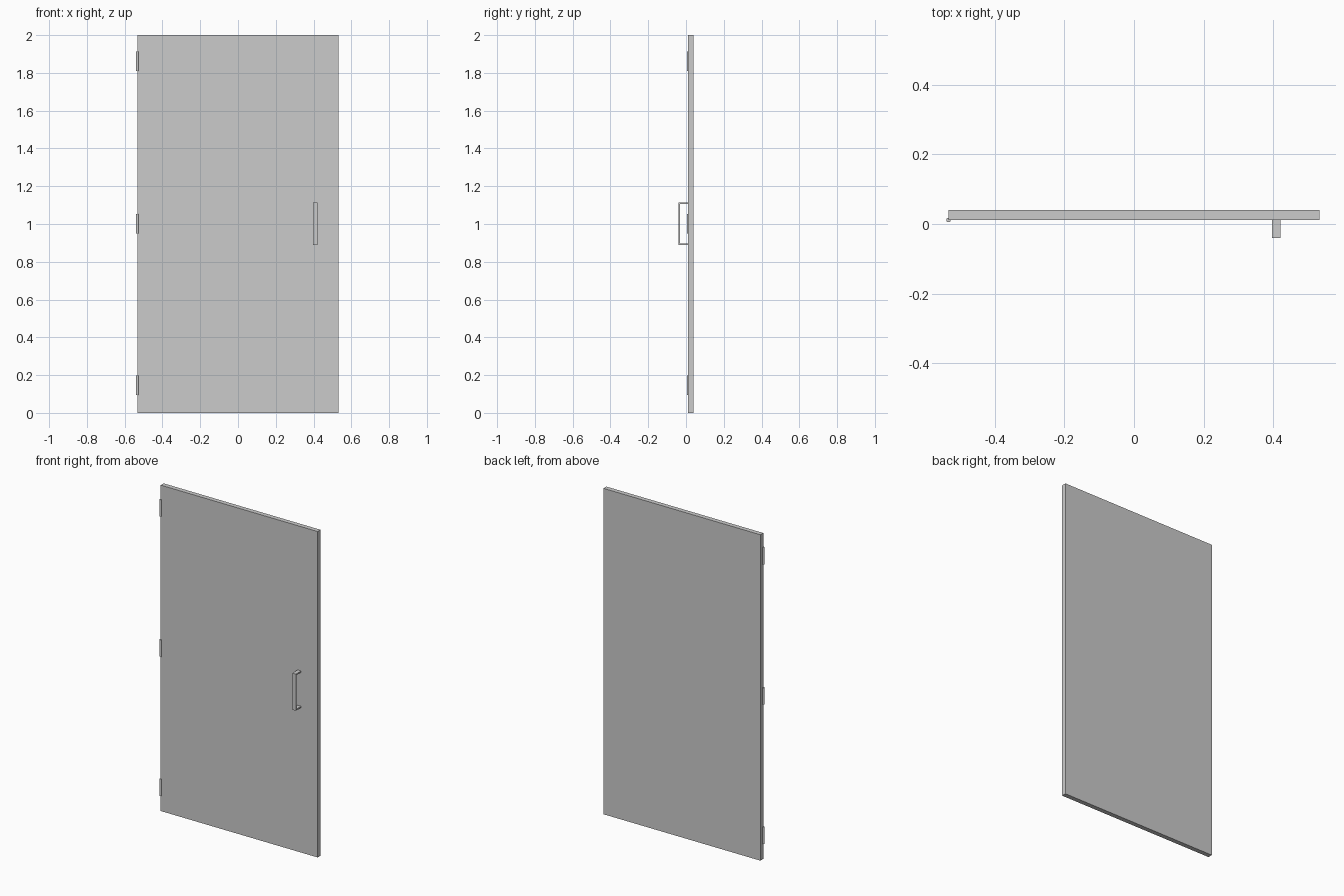
import bpy

if "Cube" in bpy.data.objects:
    bpy.data.objects.remove(bpy.data.objects["Cube"])


def box(name, x, y, z):
    """Box from (min, max) ranges on each axis."""
    bpy.ops.mesh.primitive_cube_add(
        size=1, location=[(a + b) / 2 for a, b in (x, y, z)])
    ob = bpy.context.object
    ob.name = name
    ob.scale = [b - a for a, b in (x, y, z)]
    bpy.ops.object.transform_apply(location=False, rotation=False, scale=True)
    return ob


FRONT = 0.0115  # y of the front face of the door

# Door panel
box("door_panel", (-0.533, 0.533), (FRONT, 0.04), (0, 2))

# Pull handle: one U-shaped profile extruded across its width
y0, y1, z0, z1, t = -0.04, FRONT, 0.89, 1.115, 0.008
profile = [(y1, z0), (y0, z0), (y0, z1), (y1, z1),
           (y1, z1 - t), (y0 + t, z1 - t), (y0 + t, z0 + t), (y1, z0 + t)]
n = len(profile)
verts = [(x, y, z) for x in (0.397, 0.421) for y, z in profile]
faces = [(i, (i + 1) % n, n + (i + 1) % n, n + i) for i in range(n)]
for o in (0, n):  # side caps, split at the mitred corners
    faces += [(o, o + 1, o + 6, o + 7), (o + 1, o + 2, o + 5, o + 6),
              (o + 2, o + 3, o + 4, o + 5)]
mesh = bpy.data.meshes.new("pull_handle")
mesh.from_pydata(verts, [], faces)
handle = bpy.data.objects.new("pull_handle", mesh)
bpy.context.collection.objects.link(handle)
bpy.context.view_layer.objects.active = handle
bpy.ops.object.select_all(action='DESELECT')
handle.select_set(True)
bpy.ops.object.mode_set(mode='EDIT')
bpy.ops.mesh.select_all(action='SELECT')
bpy.ops.mesh.normals_make_consistent(inside=False)
bpy.ops.object.mode_set(mode='OBJECT')

# Hinge barrels on the left front edge
for name, z in (("bottom", 0.146), ("middle", 1.001), ("top", 1.861)):
    bpy.ops.mesh.primitive_cylinder_add(
        vertices=16, radius=0.0065, depth=0.104, location=(-0.533, FRONT, z))
    bpy.context.object.name = name + "_hinge"
    bpy.ops.object.shade_smooth_by_angle()
